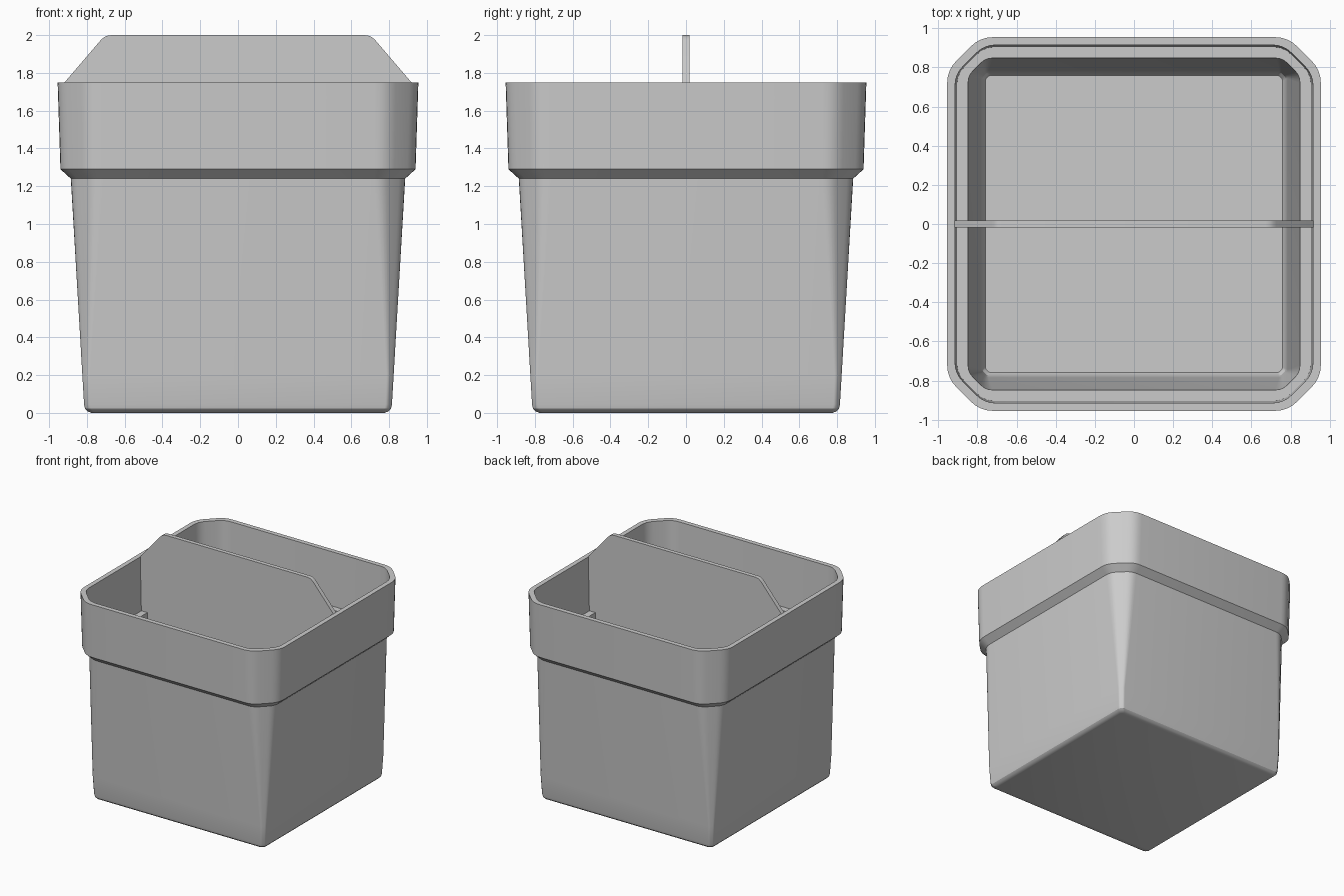
import bpy, bmesh, math
from mathutils import Vector

if "Cube" in bpy.data.objects:
    bpy.data.objects.remove(bpy.data.objects["Cube"])

grey = bpy.data.materials.new("light grey plastic")
grey.diffuse_color = (0.6, 0.6, 0.6, 1)
grey.use_nodes = True
grey.node_tree.nodes["Principled BSDF"].inputs["Base Color"].default_value = grey.diffuse_color


def fillet(points, reach, steps=4):
    """Round every corner of a closed 2D outline."""
    out = []
    for i, p in enumerate(points):
        a = p + (points[i - 1] - p).normalized() * reach
        b = p + (points[(i + 1) % len(points)] - p).normalized() * reach
        for k in range(steps + 1):
            t = k / steps
            out.append(a * (1 - t) ** 2 + p * 2 * t * (1 - t) + b * t * t)
    return out


def ring(half, cut):
    """Square outline with softened chamfered corners."""
    e = half - cut
    corners = [(half, -e), (half, e), (e, half), (-e, half),
               (-half, e), (-half, -e), (-e, -half), (e, -half)]
    return fillet([Vector(c) for c in corners], cut * 0.4)


def finish(bm, name):
    bmesh.ops.recalc_face_normals(bm, faces=bm.faces)
    mesh = bpy.data.meshes.new(name)
    bm.to_mesh(mesh)
    bm.free()
    mesh.materials.append(grey)
    obj = bpy.data.objects.new(name, mesh)
    bpy.context.collection.objects.link(obj)
    bpy.context.view_layer.objects.active = obj
    obj.select_set(True)
    bpy.ops.object.shade_smooth_by_angle(angle=math.radians(28))
    obj.select_set(False)


# Tub: outside from base to rim, then inside from rim to floor (half width, chamfer, z)
sections = [
    (0.775, 0.020, 0.0), (0.797, 0.022, 0.008), (0.810, 0.025, 0.022), (0.815, 0.025, 0.045),
    (0.824, 0.028, 0.20), (0.885, 0.120, 1.24),
    (0.940, 0.155, 1.29), (0.955, 0.168, 1.75),
    (0.915, 0.150, 1.75), (0.905, 0.140, 1.29),
    (0.848, 0.090, 1.29), (0.785, 0.030, 0.20), (0.775, 0.025, 0.075), (0.760, 0.022, 0.05),
]
bm = bmesh.new()
loops = [[bm.verts.new((p.x, p.y, z)) for p in ring(h, c)] for h, c, z in sections]
for low, high in zip(loops, loops[1:]):
    n = len(low)
    for i in range(n):
        j = (i + 1) % n
        bm.faces.new((low[i], low[j], high[j], high[i]))
bm.faces.new(loops[0])
bm.faces.new(loops[-1])
finish(bm, "tub")

# Divider: upright plate resting on the inner ledge, with a sloped top
right = [(0.772, 0.05), (0.850, 1.29), (0.908, 1.29), (0.918, 1.75)]
shoulder = [(0.728, 1.972), (0.712, 1.987), (0.695, 1.996), (0.672, 2.0)]
side = right + shoulder
outline = side + [(-x, z) for x, z in reversed(side)]
bm = bmesh.new()
plate = bm.faces.new([bm.verts.new((x, -0.018, z)) for x, z in outline])
solid = bmesh.ops.extrude_face_region(bm, geom=[plate])
bmesh.ops.translate(bm, vec=(0, 0.036, 0),
                    verts=[v for v in solid["geom"] if isinstance(v, bmesh.types.BMVert)])
finish(bm, "divider")
